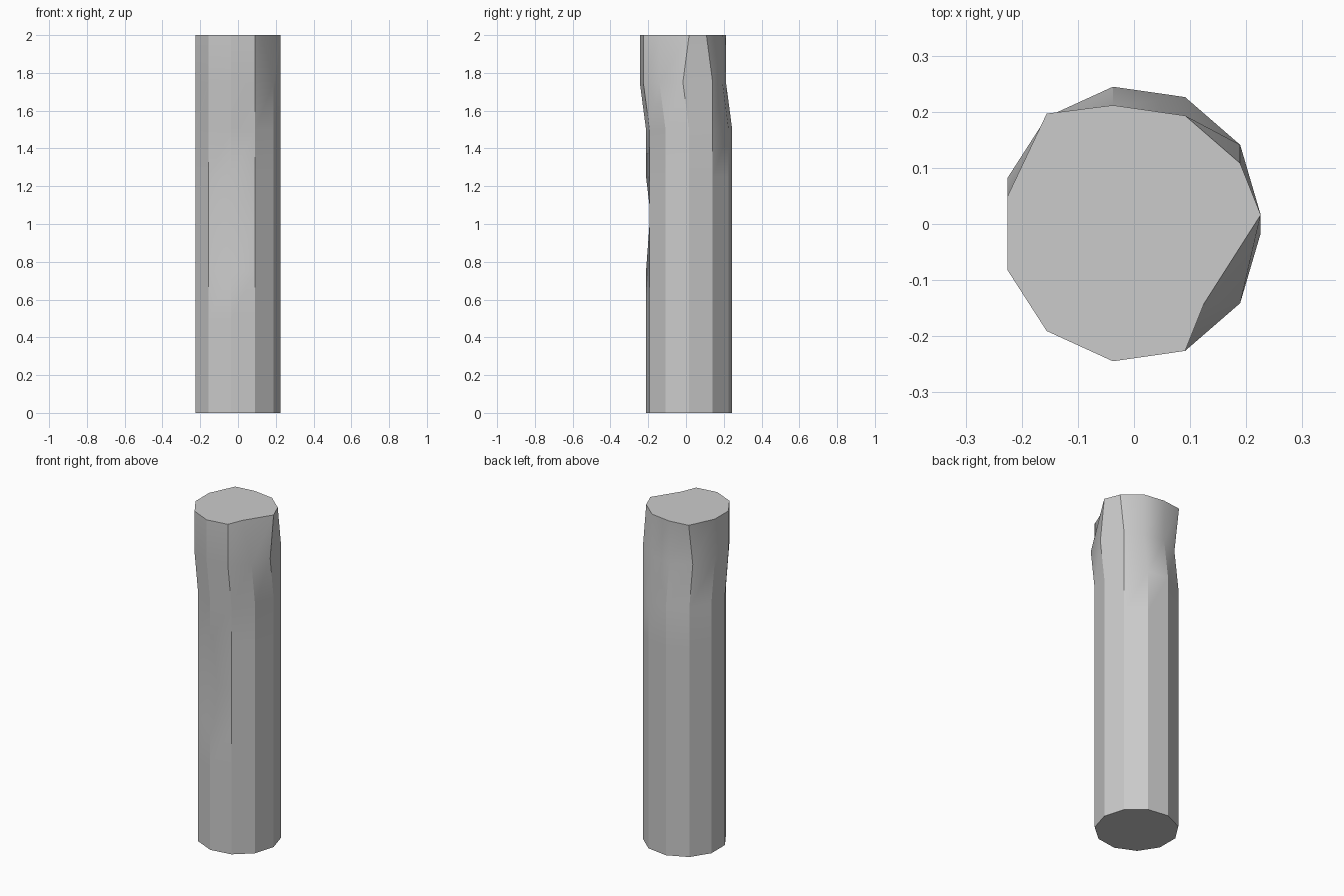
import bpy, bmesh, math

if "Cube" in bpy.data.objects:
    bpy.data.objects.remove(bpy.data.objects["Cube"])

SIDES, RADIUS, CX, CY = 11, 0.2305, -0.0047, 0.0165
SHIFT = -0.033          # the top of the post leans towards the front
LEVELS = [i * 0.25 for i in range(9)]

# hand-worn corners: (ring, side) -> x, y offset from the regular post
worn = {(4, 8): (0, 0.03),                      # dent halfway up the front
        (7, 1): (0, 0), (8, 0): (0, 0),         # corners left unshifted
        (8, 4): (0, 0.006),
        (8, 10): (-0.064, SHIFT)}               # chipped top corner

bm = bmesh.new()
rings = []
for r, z in enumerate(LEVELS):
    ring = []
    for s in range(SIDES):
        a = math.tau * s / SIDES
        dx, dy = worn.get((r, s), (0, SHIFT if r >= 7 else 0))
        ring.append(bm.verts.new((CX + RADIUS * math.cos(a) + dx,
                                  CY + RADIUS * math.sin(a) + dy, z)))
    rings.append(ring)

# side walls and end caps
for lo, hi in zip(rings, rings[1:]):
    for s in range(SIDES):
        t = (s + 1) % SIDES
        bm.faces.new((lo[s], lo[t], hi[t], hi[s]))
bm.faces.new(rings[-1])
bm.faces.new(rings[0][::-1])

mesh = bpy.data.meshes.new("post")
bm.to_mesh(mesh)
bm.free()
post = bpy.data.objects.new("post", mesh)
bpy.context.collection.objects.link(post)

# soft shading over the dents, crisp vertical facets
bpy.context.view_layer.objects.active = post
post.select_set(True)
bpy.ops.object.shade_smooth_by_angle(angle=math.radians(30))
